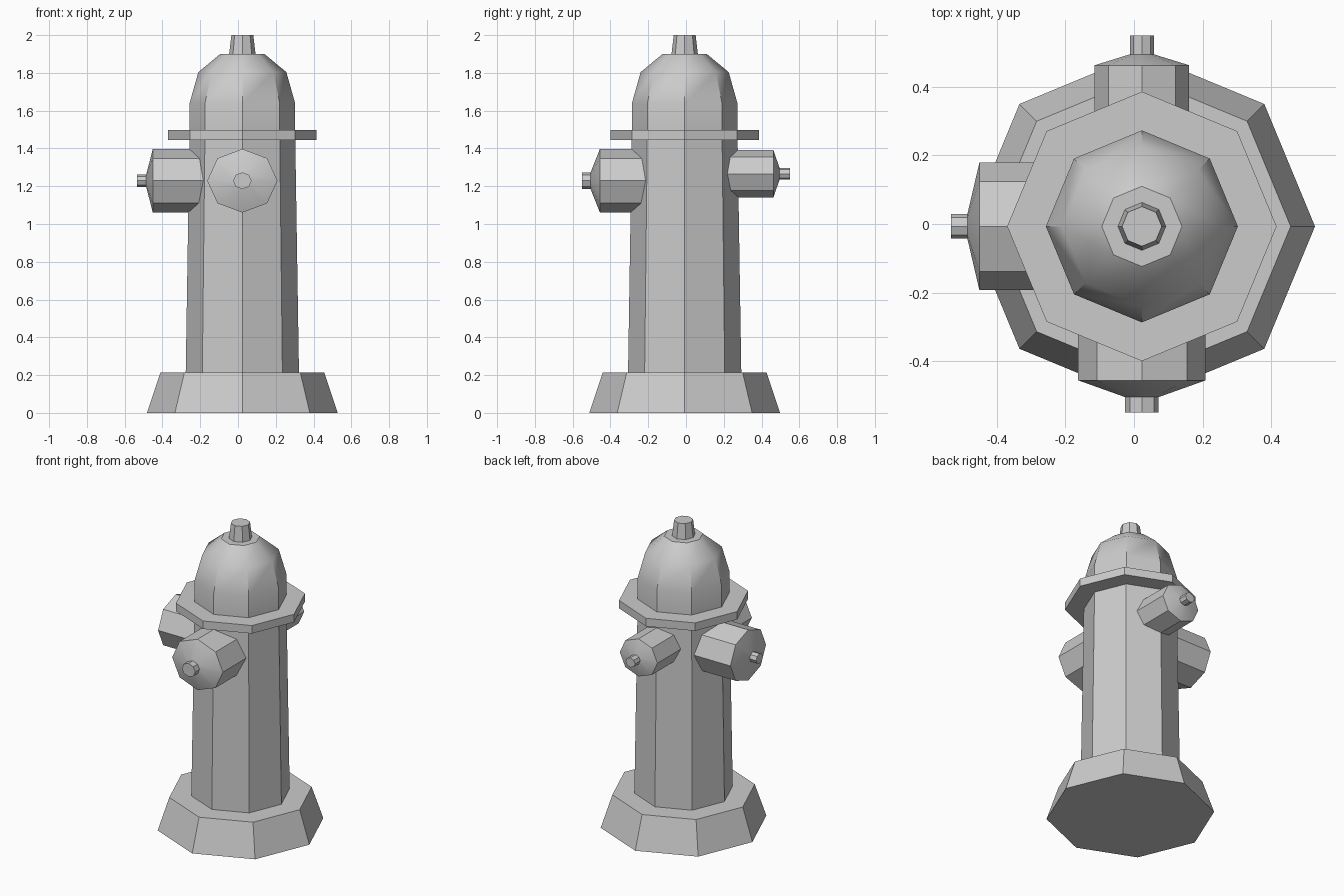
import bpy, bmesh
from math import cos, sin, pi, radians
from mathutils import Matrix

if "Cube" in bpy.data.objects:
    bpy.data.objects.remove(bpy.data.objects["Cube"])

SIDES = 8
CENTRE = Matrix.Translation((0.023, -0.007, 0))


def lathe(name, profile, matrix=CENTRE):
    """Octagonal closed solid from (radius, height) pairs along local z."""
    bm = bmesh.new()
    rings = [[bm.verts.new((r * cos(2 * pi * i / SIDES), r * sin(2 * pi * i / SIDES), h))
              for i in range(SIDES)] for r, h in profile]
    for a, b in zip(rings, rings[1:]):
        for i in range(SIDES):
            j = (i + 1) % SIDES
            bm.faces.new((a[i], a[j], b[j], b[i]))
    bm.faces.new(rings[0][::-1])
    bm.faces.new(rings[-1])
    bm.transform(matrix)
    bmesh.ops.recalc_face_normals(bm, faces=bm.faces[:])
    mesh = bpy.data.meshes.new(name)
    bm.to_mesh(mesh)
    bm.free()
    obj = bpy.data.objects.new(name, mesh)
    bpy.context.collection.objects.link(obj)
    # Smooth along the dome's curve, sharp at the octagon corners
    bpy.ops.object.select_all(action='DESELECT')
    obj.select_set(True)
    bpy.context.view_layer.objects.active = obj
    bpy.ops.object.shade_smooth_by_angle(angle=radians(35))
    return obj


def outlet(name, turn, z, radius, knob_radius, barrel_end, cone_end, knob_end):
    """Side outlet: barrel with a shallow conical cap, and a small knob."""
    m = (CENTRE @ Matrix.Translation((0, 0, z)) @ Matrix.Rotation(radians(turn), 4, 'Z')
         @ Matrix.Rotation(radians(90), 4, 'X') @ Matrix.Diagonal((1, 0.905, 1, 1)))
    lathe(name + "_outlet", [(radius, 0.15), (radius, barrel_end), (knob_radius, cone_end)], m)
    lathe(name + "_outlet_knob", [(knob_radius, cone_end - 0.01), (knob_radius, knob_end)], m)


# Main body, bottom to top
lathe("base", [(0.505, 0), (0.434, 0.213)])
lathe("column", [(0.30, 0.2), (0.28, 1.46)])
lathe("flange", [(0.393, 1.444), (0.393, 1.497)])
lathe("dome", [(0.28, 1.48), (0.28, 1.637), (0.233, 1.804), (0.117, 1.9)])
lathe("top_nut", [(0.071, 1.89), (0.058, 2.0)])

# Outlets on three sides
outlet("front", 0, 1.229, 0.186, 0.049, 0.449, 0.498, 0.543)
outlet("left", -90, 1.229, 0.186, 0.036, 0.474, 0.509, 0.557)
outlet("back", 180, 1.266, 0.138, 0.035, 0.470, 0.502, 0.557)
